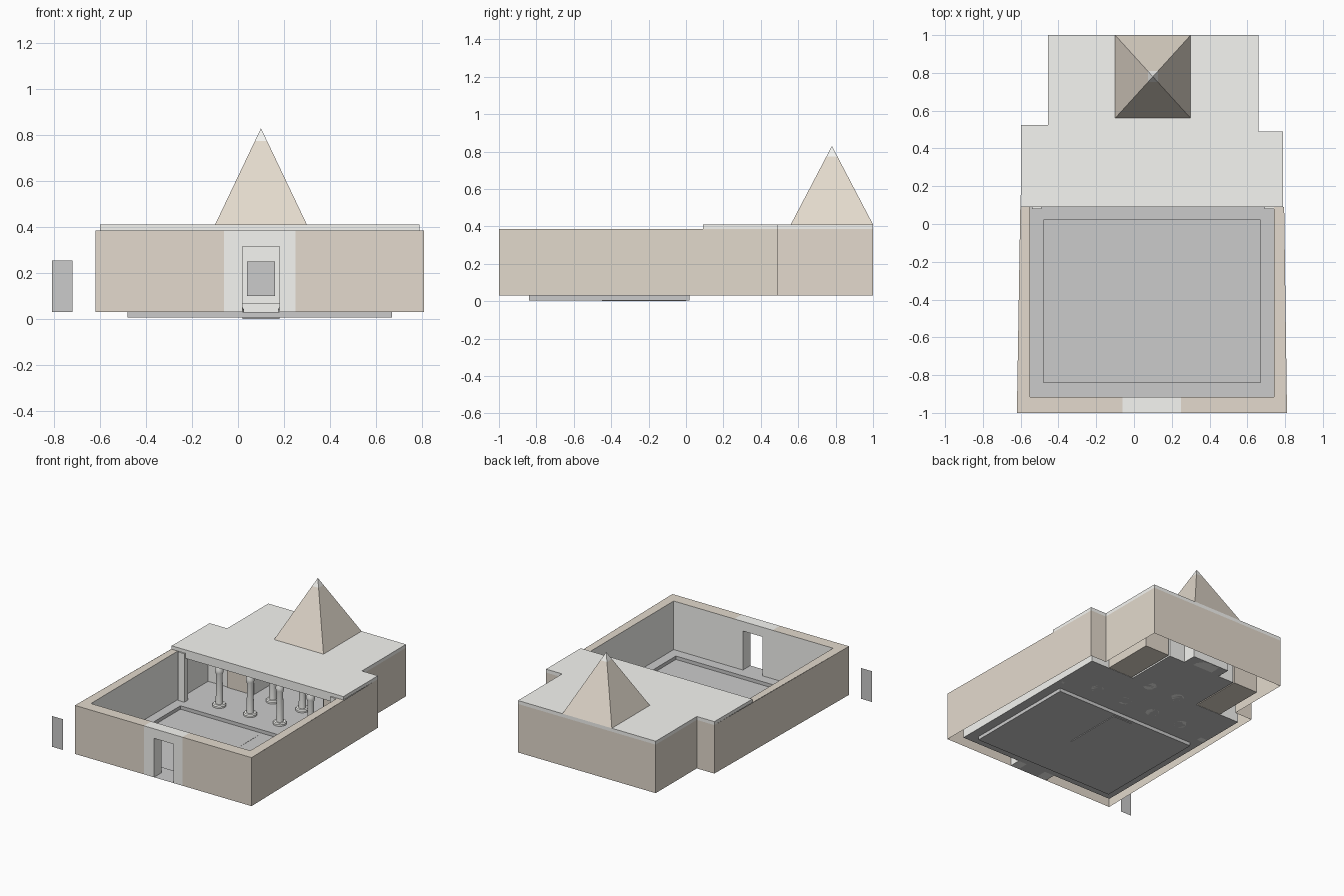
import bpy, bmesh, math

if "Cube" in bpy.data.objects:
    bpy.data.objects.remove(bpy.data.objects["Cube"])

def material(name, rgb):
    m = bpy.data.materials.new(name)
    m.diffuse_color = (*rgb, 1)
    m.use_nodes = True
    m.node_tree.nodes["Principled BSDF"].inputs["Base Color"].default_value = m.diffuse_color
    return m

BRICK = material("mud_brick", (0.77, 0.70, 0.61))
PLASTER = material("plaster", (0.92, 0.92, 0.89))
FLOOR, WALL, TOP, ROOF = 0.03, 0.315, 0.385, 0.41
CX = 0.10                                   # symmetry axis of the building

def make(name, verts, faces, mat=None, fix=False):
    me = bpy.data.meshes.new(name)
    me.from_pydata(verts, [], faces)
    if fix:
        bm = bmesh.new()
        bm.from_mesh(me)
        bmesh.ops.recalc_face_normals(bm, faces=bm.faces)
        bm.to_mesh(me)
        bm.free()
    ob = bpy.data.objects.new(name, me)
    bpy.context.collection.objects.link(ob)
    if mat:
        me.materials.append(mat)
    return ob

def strip(name, path, z0, z1, mat=None):
    """Vertical wall skin along a plan path."""
    n = len(path)
    v = [(x, y, z) for z in (z0, z1) for x, y in path]
    return make(name, v, [(i, i + 1, n + i + 1, n + i) for i in range(n - 1)], mat)

def flat(name, polys, z, mat=None):
    """Horizontal faces from plan polygons."""
    v, f = [], []
    for p in polys:
        f.append(range(len(v), len(v) + len(p)))
        v += [(x, y, z) for x, y in p]
    return make(name, v, [list(q) for q in f], mat)

def prism(name, plan, z0, z1, mat=None):
    n = len(plan)
    v = [(x, y, z) for z in (z0, z1) for x, y in plan]
    f = [(i, (i + 1) % n, n + (i + 1) % n, n + i) for i in range(n)]
    return make(name, v, f + [list(range(n)), list(range(n, 2 * n))], mat, True)

def rect(x0, x1, y0, y1):
    return [(x0, y0), (x1, y0), (x1, y1), (x0, y1)]

def box(name, x0, x1, y0, y1, z0, z1, mat=None):
    return prism(name, rect(x0, x1, y0, y1), z0, z1, mat)

# outer brick skin, open underneath
rear = [(0.79, 0.49), (0.66, 0.49), (0.66, 1), (-0.455, 1), (-0.455, 0.525), (-0.597, 0.525)]
strip("outer_wall", [(0.25, -1), (0.81, -1)] + rear + [(-0.62, -1), (-0.06, -1)], FLOOR, TOP, BRICK)

# plastered inner skin: court, portico, chapel and niche
chapel = [(-0.18, 0.44), (-0.18, 0.83), (-0.05, 0.83), (-0.05, 0.93),
          (0.25, 0.93), (0.25, 0.83), (0.38, 0.83), (0.38, 0.44)]
strip("inner_wall", [(-0.06, -0.915), (-0.55, -0.915), (-0.55, 0.44)] + chapel +
      [(0.74, 0.44), (0.74, -0.915), (0.25, -0.915)], FLOOR, TOP, PLASTER)

# brick wall tops round the court
flat("wall_top", [
    [(-0.62, -1), (-0.55, -0.915), (-0.55, 0.09), (-0.602, 0.09)],
    [(0.81, -1), (0.795, 0.09), (0.74, 0.09), (0.74, -0.915)],
    [(-0.62, -1), (-0.06, -1), (-0.06, -0.915), (-0.55, -0.915)],
    [(0.25, -1), (0.81, -1), (0.74, -0.915), (0.25, -0.915)]], TOP, BRICK)

# doorway
box("door_jamb_left", -0.06, 0.02, -1, -0.915, FLOOR, TOP, PLASTER)
box("door_jamb_right", 0.18, 0.25, -1, -0.915, FLOOR, TOP, PLASTER)
box("door_lintel", 0.02, 0.18, -1, -0.915, WALL, TOP, PLASTER)

# loose door leaf standing beside the building
make("door_leaf", [(-0.81, -0.995, FLOOR), (-0.72, -0.995, FLOOR),
                   (-0.72, -0.995, 0.255), (-0.81, -0.995, 0.255)], [(0, 1, 2, 3)])

# floor around the sunken court, running back into the chapel
flat("floor", [
    rect(0.02, 0.18, -1, -0.915),
    rect(-0.55, 0.74, -0.915, -0.84),
    rect(-0.55, -0.48, -0.84, 0.02), rect(0.67, 0.74, -0.84, 0.02),
    [(-0.55, 0.02), (0.74, 0.02), (0.74, 0.44)] + chapel[::-1] + [(-0.55, 0.44)]], FLOOR)

# sunken court and path
pit = [(-0.48, -0.84), (-0.48, 0.02), (0.67, 0.02), (0.67, -0.84), (-0.48, -0.84)]
strip("sunken_court_edge", pit, 0.005, FLOOR)
flat("sunken_court_floor", [rect(-0.48, 0.67, -0.84, 0.02)], 0.005)
box("court_path", 0.02, 0.18, -0.45, 0.0, 0.0, 0.006)

# brick masses and pilasters on both sides of the axis
for side, s in (("left", -1), ("right", 1)):
    a, b = sorted((CX + s * 0.29, CX + s * 0.49))
    box("brick_mass_" + side, a, b, 0.43, 0.83, FLOOR + 0.002, 0.30, BRICK)
    a, b = sorted((CX + s * 0.59, CX + s * 0.64))
    box("pilaster_" + side, a, b, 0.08, 0.12, FLOOR, TOP, PLASTER)

# low altar step and wall slab at the back of the chapel
box("altar_step", 0.02, 0.18, 0.84, 0.93, FLOOR, 0.07, PLASTER)
box("wall_slab", 0.04, 0.16, 0.92, 0.93, 0.10, 0.25)

# columns: turned profile with base, tapered shaft and bud capital
PROFILE = [(0, 0.03), (0.046, 0.03), (0.046, 0.042), (0.040, 0.05), (0.025, 0.05), (0.022, 0.26),
           (0.027, 0.275), (0.029, 0.295), (0.022, 0.325), (0, 0.325)]

def column(name, x, y, n=16):
    v = [(x + r * math.cos(2 * math.pi * k / n), y + r * math.sin(2 * math.pi * k / n), z)
         for r, z in PROFILE[1:-1] for k in range(n)]
    m = len(PROFILE) - 2
    f = [(j * n + k, j * n + (k + 1) % n, (j + 1) * n + (k + 1) % n, (j + 1) * n + k)
         for j in range(m - 1) for k in range(n)]
    f += [list(range(n))[::-1], list(range((m - 1) * n, m * n))]
    ob = make(name, v, f, PLASTER)
    bpy.context.view_layer.objects.active = ob
    ob.select_set(True)
    bpy.ops.object.shade_smooth_by_angle(angle=math.radians(35))
    ob.select_set(False)
    box(name + "_abacus", x - 0.024, x + 0.024, y - 0.024, y + 0.024, 0.325, TOP, PLASTER)

spots = [(CX + d, 0.17) for d in (-0.37, -0.12, 0.12, 0.37)] + [(CX + d, 0.43) for d in (-0.12, 0.12)]
for i, (x, y) in enumerate(spots):
    column("column_%d" % (i + 1), x, y)

# portico beam and roof slab
box("portico_beam", -0.55, 0.74, 0.095, 0.2, 0.345, TOP, PLASTER)
prism("roof_slab", [(0.79, 0.09)] + rear + [(-0.6, 0.09)], TOP, ROOF, PLASTER)

# pyramid with pale capstone
PY, APEX, CUT = 0.78, 0.83, 0.775
t = (APEX - CUT) / (APEX - ROOF)
base = [(CX + sx * 0.2, PY + sy * 0.22, ROOF) for sx, sy in ((-1, -1), (1, -1), (1, 1), (-1, 1))]
ring = [(CX + (x - CX) * t, PY + (y - PY) * t, CUT) for x, y, z in base]
sides = [(i, (i + 1) % 4, 4 + (i + 1) % 4, 4 + i) for i in range(4)]
make("pyramid", base + ring, sides, BRICK)
make("capstone", ring + [(CX, PY, APEX)], [(i, (i + 1) % 4, 4) for i in range(4)], PLASTER)
